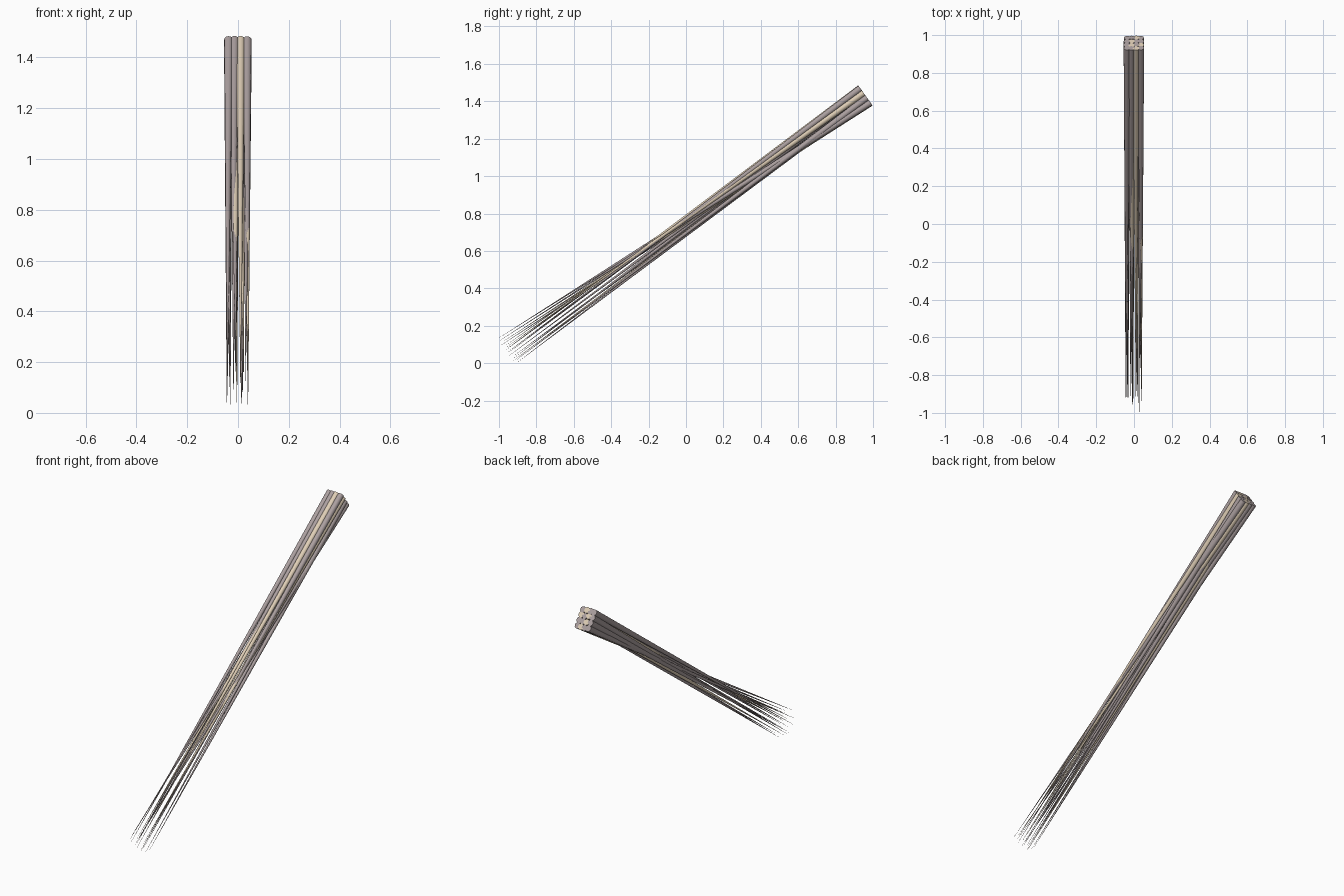
import bpy
import math
from mathutils import Vector

# Frame of the leaning bundle: long axis, and the "upper" direction across it
AXIS = Vector((0, 0.814, 0.581))
UP = Vector((0, -0.581, 0.814))
SIDE = Vector((1, 0, 0))
BUTT, TIP, LEVEL = 1.612, -0.735, 0.607


def material(name, color):
    m = bpy.data.materials.new(name)
    m.diffuse_color = (*color, 1)
    return m


GREY = material("grey_wood", (0.41, 0.35, 0.35))
TAN = material("tan_wood", (0.74, 0.62, 0.47))


def point(x, n, along):
    return SIDE * x + UP * (LEVEL + n) + AXIS * along


def rod(name, butt, tip, radius, mat):
    """Straight rod tapering from a flat butt to a needle point."""
    a, b = point(*butt), point(*tip)
    d = b - a
    bpy.ops.mesh.primitive_cone_add(vertices=12, radius1=radius, radius2=0.0004,
                                    depth=d.length, location=(a + b) / 2)
    o = bpy.context.object
    o.name = name
    o.rotation_euler = d.to_track_quat('Z', 'Y').to_euler()
    o.data.materials.append(mat)
    bpy.ops.object.shade_smooth_by_angle(angle=math.radians(40))


# Each rod: butt x, butt height, tip x, tip height (many cross near the middle)
RODS = [
    (-0.037, 0.048, -0.042, 0.010), (-0.014, 0.049, -0.018, -0.010),
    (0.010, 0.049, 0.010, 0.012), (0.036, 0.047, 0.039, -0.005),
    (-0.038, 0.018, -0.030, -0.050), (-0.013, 0.020, -0.006, 0.030),
    (0.011, 0.016, 0.018, -0.025), (0.036, 0.018, 0.040, 0.020),
    (-0.037, -0.014, -0.044, -0.040), (-0.012, -0.015, -0.004, -0.060),
    (0.012, -0.016, 0.014, -0.080), (0.036, -0.014, 0.039, -0.066),
    (-0.036, -0.046, -0.034, 0.045), (-0.012, -0.048, -0.010, 0.084),
    (0.012, -0.048, 0.022, 0.055), (0.035, -0.046, 0.030, 0.070),
]
TAN_RODS = {2, 5, 7, 9, 14}

for i, (bx, bn, tx, tn) in enumerate(RODS):
    rod(f"rod_{i + 1}", (bx, bn, BUTT), (tx, tn, TIP + 0.01 * (i % 3 - 1)),
        0.0178, TAN if i in TAN_RODS else GREY)
